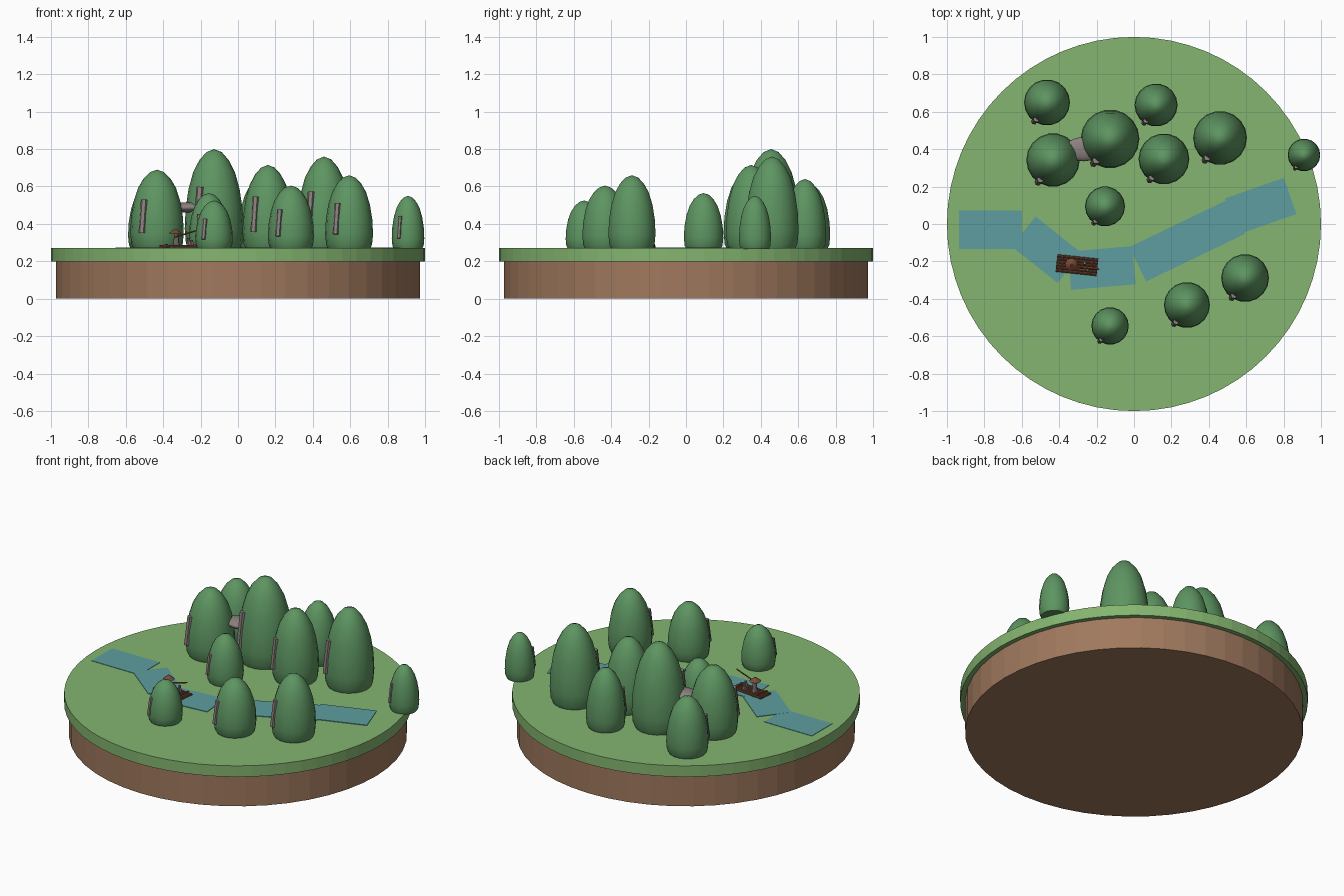
import bpy, bmesh, math
from mathutils import Vector

cube = bpy.data.objects.get("Cube")
if cube:
    bpy.data.objects.remove(cube, do_unlink=True)


def material(name, r, g, b):
    m = bpy.data.materials.new(name)
    m.use_nodes = True
    m.diffuse_color = (r, g, b, 1)
    m.node_tree.nodes["Principled BSDF"].inputs["Base Color"].default_value = (r, g, b, 1)
    return m


SOIL = material("soil brown", 0.35, 0.19, 0.11)
GRASS = material("grass green", 0.23, 0.46, 0.16)
LEAF = material("leaf green", 0.11, 0.30, 0.12)
BARK = material("grey bark", 0.26, 0.22, 0.21)
WATER = material("river blue", 0.11, 0.34, 0.35)
WOOD = material("raft wood", 0.19, 0.07, 0.035)


def finish(name, bm, mat, smooth=False):
    bmesh.ops.recalc_face_normals(bm, faces=bm.faces)
    mesh = bpy.data.meshes.new(name)
    bm.to_mesh(mesh)
    bm.free()
    mesh.materials.append(mat)
    ob = bpy.data.objects.new(name, mesh)
    bpy.context.collection.objects.link(ob)
    if smooth:
        bpy.ops.object.select_all(action="DESELECT")
        ob.select_set(True)
        bpy.context.view_layer.objects.active = ob
        bpy.ops.object.shade_smooth_by_angle(angle=math.radians(40))
    return ob


def rod(name, a, b, r1, r2, mat, sides=8):
    """Cylinder or cone running from a to b."""
    a, b = Vector(a), Vector(b)
    bm = bmesh.new()
    bmesh.ops.create_cone(bm, cap_ends=True, segments=sides, radius1=r1, radius2=r2, depth=(b - a).length)
    ob = finish(name, bm, mat)
    ob.location = (a + b) / 2
    ob.rotation_mode = "QUATERNION"
    ob.rotation_quaternion = (b - a).to_track_quat("Z", "Y")
    return ob


def lathe(name, profile, mat, sides, smooth=True):
    """Spin a list of (radius, height) points about z."""
    bm = bmesh.new()
    verts = [bm.verts.new((r, 0, z)) for r, z in profile]
    edges = [bm.edges.new(pair) for pair in zip(verts, verts[1:])]
    bmesh.ops.spin(bm, geom=verts + edges, cent=(0, 0, 0), axis=(0, 0, 1),
                   angle=math.tau, steps=sides, use_duplicate=False)
    bmesh.ops.remove_doubles(bm, verts=bm.verts, dist=1e-5)
    return finish(name, bm, mat, smooth)


# Island
TOP = 0.27
rod("soil_base", (0, 0, 0), (0, 0, 0.2), 0.972, 0.972, SOIL, 48)
rod("grass_disc", (0, 0, 0.2), (0, 0, TOP), 1, 1, GRASS, 64)

# River, laid as overlapping straight strips
river = [((-0.935, -0.03), (-0.6, -0.03)), ((-0.59, -0.04), (-0.345, -0.235)),
         ((-0.345, -0.25), (0, -0.22)), ((0.02, -0.215), (0.55, 0.04)),
         ((0.52, 0.04), (0.835, 0.15))]
for i, (a, b) in enumerate(river):
    a, b = Vector(a), Vector(b)
    d = b - a
    bm = bmesh.new()
    bmesh.ops.create_cube(bm, size=1)
    strip = finish(f"river_strip_{i + 1}", bm, WATER)
    strip.scale = (d.length, 0.205, 0.004)
    strip.location = (*((a + b) / 2), TOP + 0.0005 * (i + 1))
    strip.rotation_euler.z = math.atan2(d.y, d.x)

# Trees: x, y, radius, top height
trees = [(-0.465, 0.65, 0.123, 0.62), (-0.128, 0.455, 0.157, 0.80),
         (-0.433, 0.342, 0.143, 0.69), (0.118, 0.636, 0.115, 0.64),
         (0.16, 0.348, 0.136, 0.715), (0.46, 0.46, 0.144, 0.76),
         (0.909, 0.369, 0.087, 0.55), (-0.155, 0.094, 0.107, 0.565),
         (0.594, -0.289, 0.128, 0.66), (0.283, -0.433, 0.123, 0.605),
         (-0.128, -0.545, 0.1, 0.525)]
egg = [(0, 0), (0.87, 0), (0.96, 0.06), (1, 0.2), (0.97, 0.4), (0.87, 0.6),
       (0.71, 0.77), (0.5, 0.89), (0.26, 0.97), (0, 1)]
for i, (x, y, r, top) in enumerate(trees):
    z0 = TOP - 0.004
    h = top - z0
    crown = lathe(f"tree_crown_{i + 1}", [(p * r, q * h) for p, q in egg], LEAF, 18)
    crown.location = (x, y, z0)
    # Bark slab leaning on the front right of the crown
    rod(f"tree_bark_{i + 1}", (x - 0.56 * r, y - 0.83 * r, z0 + 0.2 * h),
        (x - 0.47 * r, y - 0.72 * r, z0 + 0.62 * h), 0.135 * r, 0.135 * r, BARK, 6)

# Flat stone held between two trees
bm = bmesh.new()
bmesh.ops.create_uvsphere(bm, u_segments=16, v_segments=8, radius=1)
stone = finish("flat_stone", bm, BARK, True)
stone.scale = (0.1, 0.065, 0.028)
stone.location = (-0.27, 0.4, 0.488)

# Raft with logs and cross beams
raft = bpy.data.objects.new("raft", None)
bpy.context.collection.objects.link(raft)
raft.location = (-0.305, -0.22, TOP)
raft.rotation_euler.z = math.radians(-6)
raft.hide_render = True
parts = []
for i in range(6):
    y = (i - 2.5) * 0.0155
    parts.append(rod(f"raft_log_{i + 1}", (-0.11, y, 0.008), (0.11, y, 0.008), 0.008, 0.008, WOOD))
for i, x in enumerate((-0.08, 0.08)):
    parts.append(rod(f"raft_beam_{i + 1}", (x, -0.045, 0.018), (x, 0.045, 0.018), 0.005, 0.005, WOOD))

# Boatman with a broad hat, steering pole and two cargo sacks
parts += [
    rod("boatman_body", (-0.025, 0, 0.012), (-0.025, 0, 0.085), 0.018, 0.01, BARK),
    rod("boatman_hat", (-0.03, 0, 0.08), (-0.03, 0, 0.104), 0.034, 0.004, WOOD, 12),
    rod("steering_pole", (-0.03, -0.015, 0.06), (0.12, -0.01, 0.105), 0.004, 0.004, WOOD),
    rod("cargo_sack_1", (0.04, 0.015, 0.012), (0.04, 0.015, 0.055), 0.012, 0.007, BARK),
    rod("cargo_sack_2", (0.06, -0.02, 0.012), (0.06, -0.02, 0.045), 0.012, 0.007, BARK),
]
for p in parts:
    p.parent = raft
